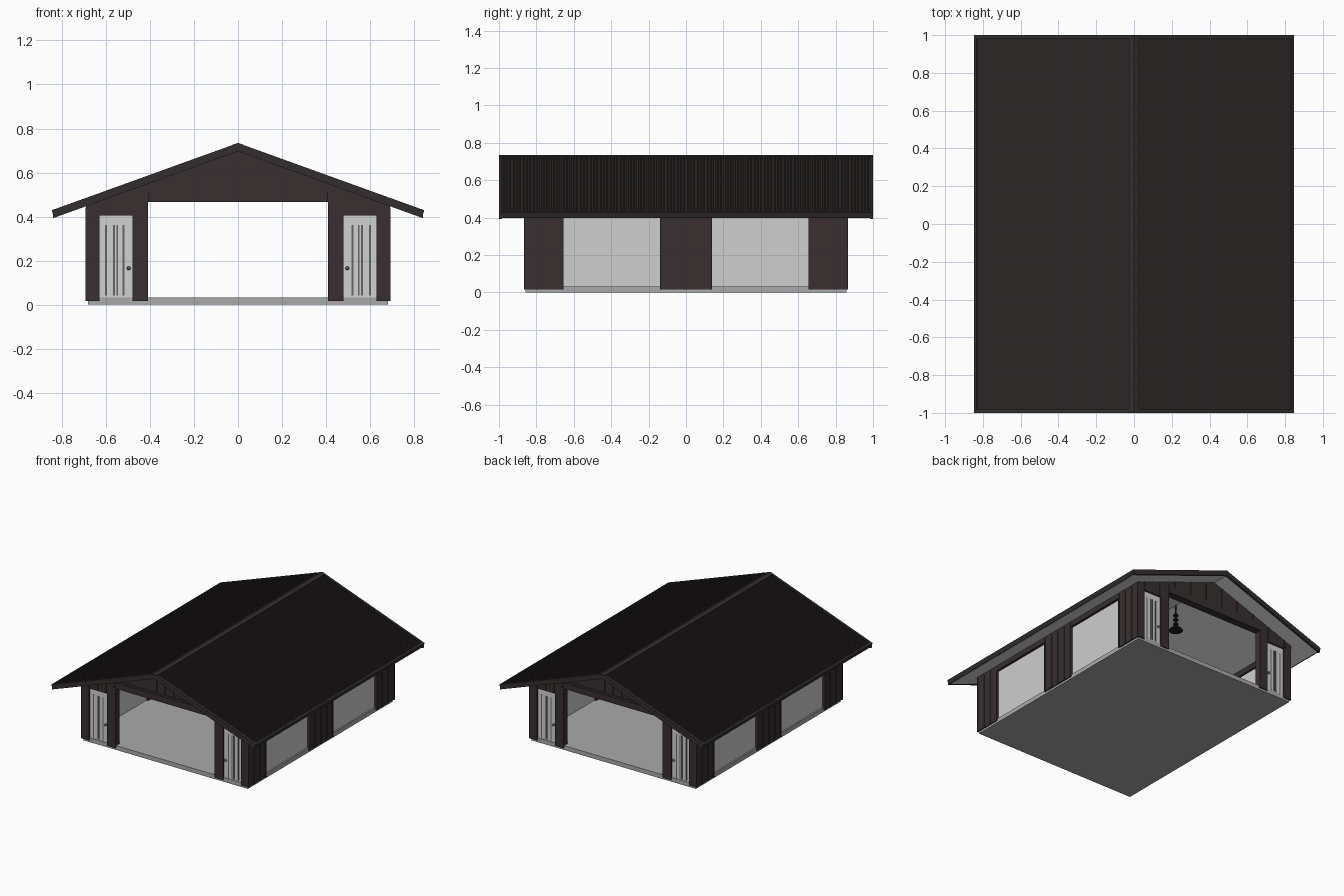
import bpy, bmesh, math

if "Cube" in bpy.data.objects:
    bpy.data.objects.remove(bpy.data.objects["Cube"])

def mat(name, r, g, b):
    m = bpy.data.materials.new(name)
    m.diffuse_color = (r, g, b, 1)
    m.use_nodes = True
    m.node_tree.nodes["Principled BSDF"].inputs["Base Color"].default_value = m.diffuse_color
    return m

WALL = mat("dark brown cladding", 0.040, 0.028, 0.029)
ROOF = mat("dark roof metal", 0.024, 0.019, 0.018)
TRIM = mat("roof trim", 0.034, 0.027, 0.027)
WHITE = mat("off white", 0.64, 0.64, 0.64)
SLAB = mat("concrete grey", 0.40, 0.40, 0.40)
GLASS = mat("pale window", 0.62, 0.62, 0.62)
GREY = mat("mid grey metal", 0.13, 0.13, 0.135)
BLACK = mat("black lamp", 0.012, 0.012, 0.012)

SLOPE = 0.361
def under(x):   # height of the roof underside
    return 0.70 - SLOPE * abs(x)

def finish(bm, name, material):
    bmesh.ops.recalc_face_normals(bm, faces=bm.faces)
    me = bpy.data.meshes.new(name)
    bm.to_mesh(me)
    bm.free()
    me.materials.append(material)
    ob = bpy.data.objects.new(name, me)
    bpy.context.collection.objects.link(ob)
    return ob

def add_prism(bm, pts, y0, y1):
    """Extrude an (x, z) outline from y0 to y1."""
    a = [bm.verts.new((x, y0, z)) for x, z in pts]
    b = [bm.verts.new((x, y1, z)) for x, z in pts]
    n = len(pts)
    bm.faces.new(a)
    bm.faces.new(b[::-1])
    for i in range(n):
        bm.faces.new((a[i], b[i], b[(i + 1) % n], a[(i + 1) % n]))

def add_box(bm, x0, x1, y0, y1, z0, z1):
    add_prism(bm, [(x0, z0), (x1, z0), (x1, z1), (x0, z1)], y0, y1)

def boxes(name, material, items):
    bm = bmesh.new()
    for it in items:
        x0, x1, y0, y1, z0, z1 = it
        add_box(bm, min(x0, x1), max(x0, x1), min(y0, y1), max(y0, y1), z0, z1)
    return finish(bm, name, material)

def prisms(name, material, items):
    bm = bmesh.new()
    for pts, y0, y1 in items:
        add_prism(bm, pts, y0, y1)
    return finish(bm, name, material)

S = (-1, 1)

# floor slab
boxes("floor_slab", SLAB, [(-0.682, 0.682, -0.857, 0.857, 0, 0.032)])

# side walls: piers, window headers, battens
side, panes, battens, sills = [], [], [], []
for s in S:
    for y0, y1 in ((-0.865, -0.655), (-0.14, 0.14), (0.655, 0.865)):
        side.append((s * 0.645, s * 0.69, y0, y1, 0.015, 0.45))
        n = round((y1 - y0) / 0.07)
        for i in range(n + 1):
            y = y0 + 0.005 + (y1 - y0 - 0.01) * i / n
            battens.append((s * 0.689, s * 0.694, y - 0.005, y + 0.005, 0.015, 0.44))
    for c in S:
        y0, y1 = sorted((c * 0.14, c * 0.655))
        side.append((s * 0.645, s * 0.69, y0, y1, 0.41, 0.45))
        panes.append((s * 0.66, s * 0.672, y0, y1, 0.03, 0.41))
boxes("side_walls", WALL, side)
boxes("side_battens", WALL, battens)
boxes("side_windows", GLASS, panes)

# end walls: gable with the big opening, posts beside the doors
gable = [(-0.69, 0.405), (-0.69, under(0.69)), (0, 0.70), (0.69, under(0.69)), (0.69, 0.405),
         (0.41, 0.405), (0.41, 0.465), (-0.41, 0.465), (-0.41, 0.405)]
prisms("gable_walls", WALL, [(gable, *sorted((s * 0.825, s * 0.864))) for s in S])
posts, header, gbat = [], [], []
for s in S:
    for m in S:
        posts.append((m * 0.63, m * 0.69, s * 0.82, s * 0.865, 0.015, 0.405))
        posts.append((m * 0.41, m * 0.48, s * 0.82, s * 0.865, 0.015, 0.47))
    header.append((-0.41, 0.41, s * 0.815, s * 0.872, 0.465, 0.51))
    header.append((-0.41, 0.41, s * 0.815, s * 0.868, 0.51, 0.525))
    for i in range(-9, 10):
        x = i * 0.07
        z0 = 0.525 if abs(x) < 0.41 else 0.41
        gbat.append((x - 0.004, x + 0.004, s * 0.862, s * 0.868, z0, under(x) - 0.003))
boxes("door_posts", WALL, posts)
boxes("opening_headers", WALL, header)
boxes("gable_battens", WALL, gbat)

# doors with narrow strips and round knobs
doors, strips = [], []
knobs = bmesh.new()
for s in S:
    for m in S:
        doors.append((m * 0.48, m * 0.63, s * 0.835, s * 0.853, 0.02, 0.405))
        for x in (0.52, 0.549, 0.563, 0.60):
            strips.append((m * (x - 0.004), m * (x + 0.004), s * 0.832, s * 0.856, 0.04, 0.362))
        r = bmesh.ops.create_uvsphere(knobs, u_segments=12, v_segments=8, radius=0.009)
        bmesh.ops.translate(knobs, verts=r["verts"], vec=(m * 0.497, s * 0.858, 0.165))
boxes("doors", WHITE, doors)
boxes("door_strips", GREY, strips)
finish(knobs, "door_knobs", GREY)

# ceiling and soffit lining, then the dark roof deck above it
def band(lo, hi, xe):
    return [(-xe, lo - SLOPE * xe), (0, lo), (xe, lo - SLOPE * xe),
            (xe, hi - SLOPE * xe), (0, hi), (-xe, hi - SLOPE * xe)]
prisms("ceiling_lining", WHITE, [(band(0.698, 0.708, 0.828), -0.985, 0.985)])
prisms("roof_deck", ROOF, [(band(0.707, 0.726, 0.835), -0.99, 0.99)])

# ribs running down both roof slopes
ribs = []
count = 110
for i in range(count):
    y = -0.975 + 1.95 * i / (count - 1)
    for m in S:
        ribs.append(([(m * 0.015, 0.725 - SLOPE * 0.015), (m * 0.835, 0.725 - SLOPE * 0.835),
                      (m * 0.835, 0.732 - SLOPE * 0.835), (m * 0.015, 0.732 - SLOPE * 0.015)],
                     y - 0.0045, y + 0.0045))
prisms("roof_ribs", ROOF, ribs)

# barge boards, eave boards and ridge cap
prisms("barge_boards", TRIM, [(band(0.696, 0.734, 0.84), *sorted((s * 0.983, s * 1.0))) for s in S])
eave = []
for m in S:
    eave.append(([(m * 0.822, 0.404), (m * 0.836, 0.398), (m * 0.847, 0.428), (m * 0.833, 0.434)], -1, 1))
prisms("eave_boards", TRIM, eave)
prisms("ridge_cap", TRIM, [(band(0.722, 0.735, 0.024), -1, 1)])

# hanging lamps: rod with stacked discs
lamps = bmesh.new()
def disc(y, z, r, h):
    c = bmesh.ops.create_cone(lamps, cap_ends=True, segments=20, radius1=r, radius2=r * 0.8, depth=h)
    bmesh.ops.translate(lamps, verts=c["verts"], vec=(0, y, z))
for y in (-0.45, 0.45):
    disc(y, 0.60, 0.005, 0.2)
    disc(y, 0.505, 0.05, 0.014)
    for k in range(3):
        disc(y, 0.55 + 0.035 * k, 0.02, 0.01)
finish(lamps, "hanging_lamps", BLACK)
